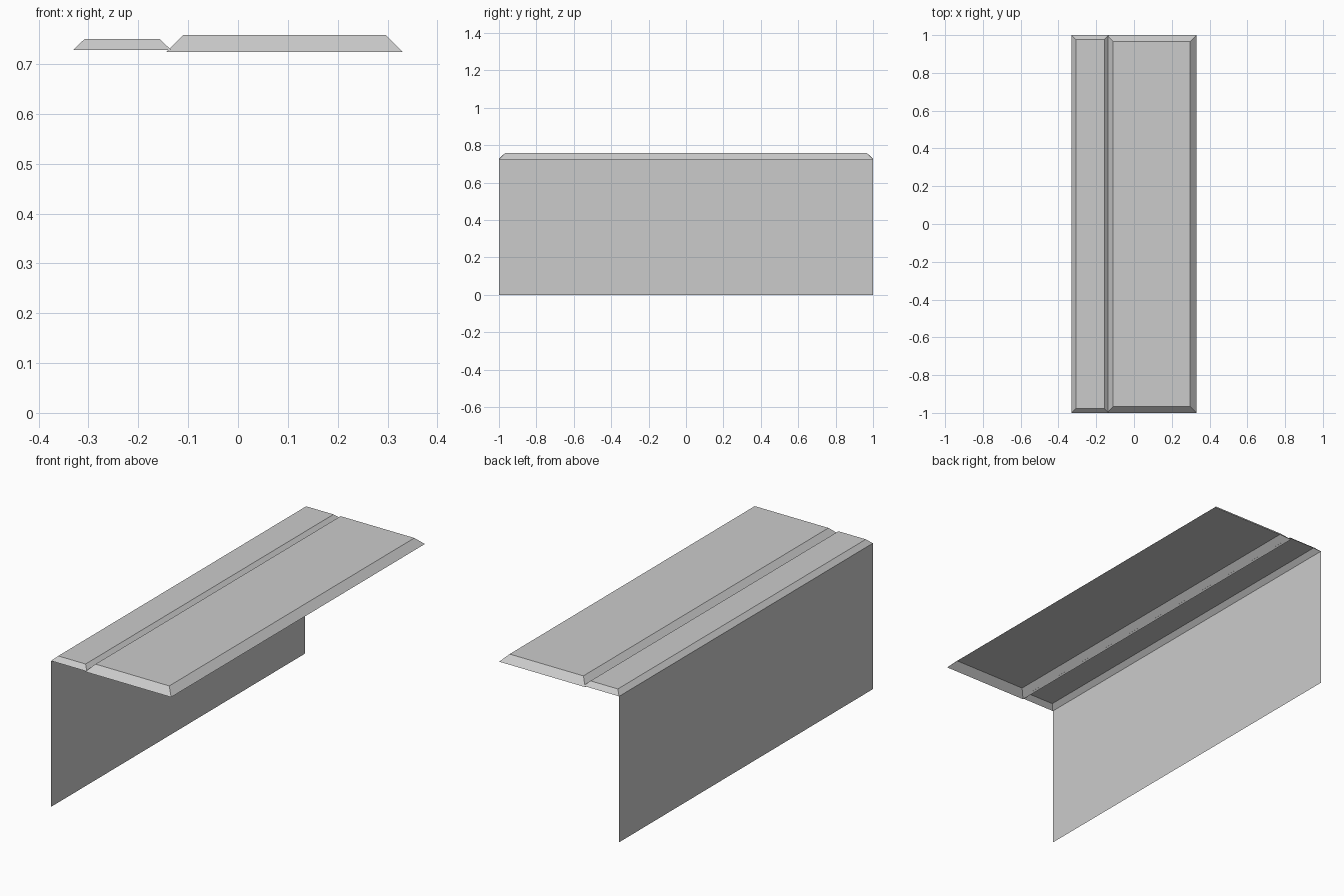
import bpy
import bmesh

if "Cube" in bpy.data.objects:
    bpy.data.objects.remove(bpy.data.objects["Cube"], do_unlink=True)

# Single grey finish
GREY = (0.6, 0.6, 0.6, 1.0)
grey = bpy.data.materials.new("plain_grey")
grey.use_nodes = True
grey.diffuse_color = GREY
grey.node_tree.nodes["Principled BSDF"].inputs["Base Color"].default_value = GREY


def add_object(name, bm):
    mesh = bpy.data.meshes.new(name)
    bm.to_mesh(mesh)
    bm.free()
    mesh.materials.append(grey)
    obj = bpy.data.objects.new(name, mesh)
    bpy.context.collection.objects.link(obj)
    return obj


def ring(bm, x0, x1, y, z):
    return [bm.verts.new(p) for p in ((x0, -y, z), (x1, -y, z), (x1, y, z), (x0, y, z))]


def bevelled_panel(name, x0, x1, z0, z1, inset):
    """Raised panel with sloped sides, open underneath."""
    bm = bmesh.new()
    low = ring(bm, x0, x1, 1.0, z0)
    high = ring(bm, x0 + inset, x1 - inset, 1.0 - inset, z1)
    bm.faces.new(high)
    for i in range(4):
        j = (i + 1) % 4
        bm.faces.new((low[i], low[j], high[j], high[i]))
    return add_object(name, bm)


# Wide and narrow top panels, their slopes crossing at the groove
bevelled_panel("wide_panel", -0.144, 0.331, 0.724, 0.758, 0.034)
bevelled_panel("narrow_panel", -0.331, -0.134, 0.728, 0.75, 0.023)

# Thin upright sheet under the narrow panel's outer edge
sheet = bmesh.new()
corners = ((-1, 0), (1, 0), (1, 0.728), (-1, 0.728))
sheet.faces.new([sheet.verts.new((-0.331, y, z)) for y, z in corners])
add_object("upright_sheet", sheet)
